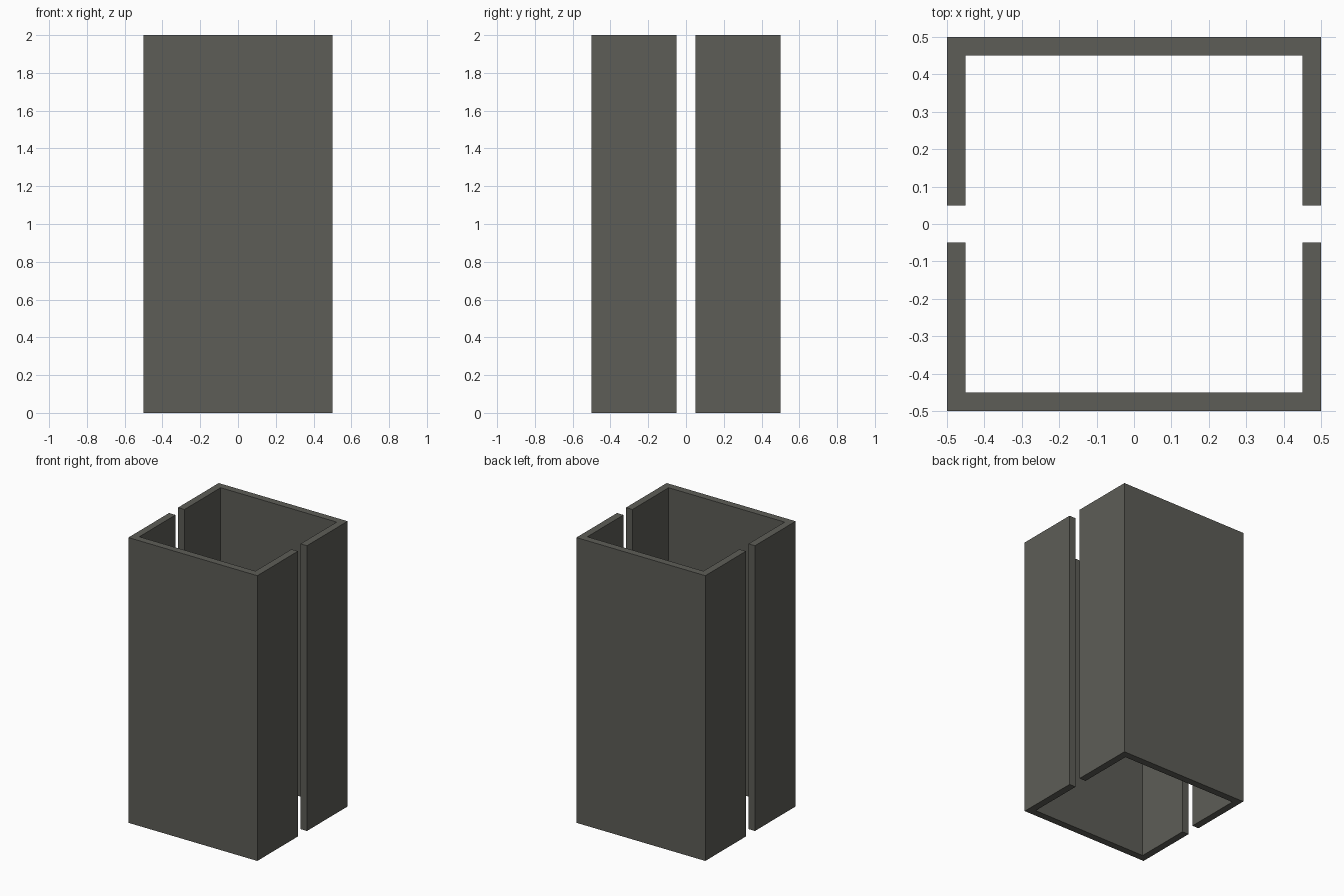
import bpy, bmesh

if "Cube" in bpy.data.objects:
    bpy.data.objects.remove(bpy.data.objects["Cube"])

W, T, GAP, H = 0.5, 0.05, 0.05, 2.0   # half width, wall thickness, half slot, height

steel = bpy.data.materials.new("dark warm grey")
steel.diffuse_color = (0.11, 0.11, 0.095, 1)
steel.use_nodes = True
steel.node_tree.nodes["Principled BSDF"].inputs["Base Color"].default_value = steel.diffuse_color


def channel(name, side):
    """U-shaped wall section, open towards y = 0, extruded upwards."""
    profile = [(-W, GAP), (-W, W), (W, W), (W, GAP),
               (W - T, GAP), (W - T, W - T), (T - W, W - T), (T - W, GAP)]
    bm = bmesh.new()
    base = bm.faces.new([bm.verts.new((x, y * side, 0)) for x, y in profile])
    ext = bmesh.ops.extrude_face_region(bm, geom=[base], use_keep_orig=True)
    top = [g for g in ext["geom"] if isinstance(g, bmesh.types.BMVert)]
    bmesh.ops.translate(bm, verts=top, vec=(0, 0, H))
    bmesh.ops.recalc_face_normals(bm, faces=bm.faces)
    mesh = bpy.data.meshes.new(name)
    bm.to_mesh(mesh)
    bm.free()
    mesh.materials.append(steel)
    bpy.context.collection.objects.link(bpy.data.objects.new(name, mesh))


# Two facing channels separated by narrow vertical slots
channel("front_channel", -1)
channel("back_channel", 1)
